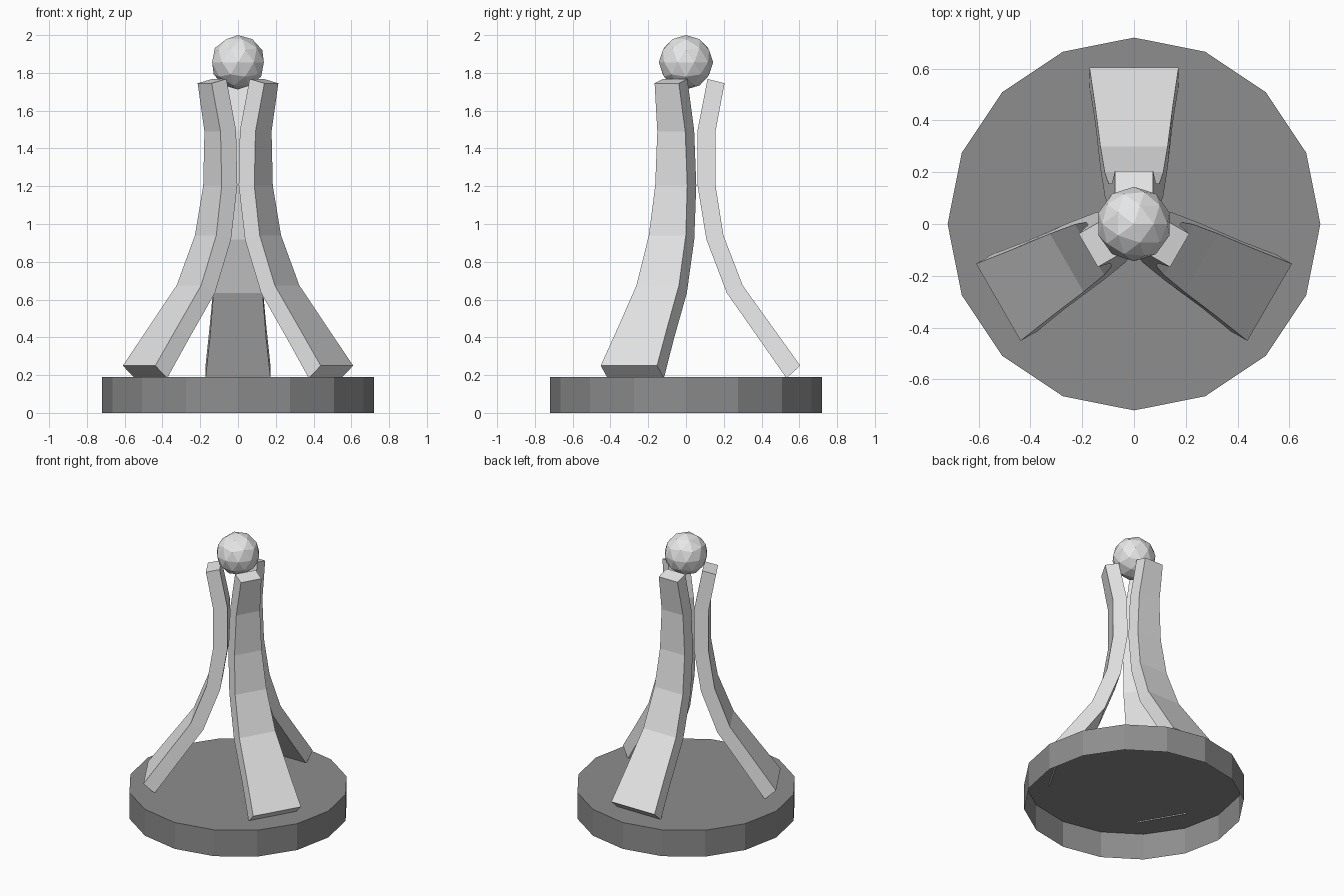
import bpy, bmesh, math
from mathutils import Matrix

if "Cube" in bpy.data.objects:
    bpy.data.objects.remove(bpy.data.objects["Cube"])


def material(name, grey):
    m = bpy.data.materials.new(name)
    m.diffuse_color = (grey, grey, grey, 1)
    m.use_nodes = True
    m.node_tree.nodes["Principled BSDF"].inputs["Base Color"].default_value = m.diffuse_color
    return m


def make_object(name, bm, mat):
    mesh = bpy.data.meshes.new(name)
    bm.to_mesh(mesh)
    bm.free()
    mesh.materials.append(mat)
    ob = bpy.data.objects.new(name, mesh)
    bpy.context.collection.objects.link(ob)
    return ob


light_grey = material("light grey", 0.8)
dark_grey = material("dark grey", 0.27)

# base: 16-sided drum, hollow and open underneath
bm = bmesh.new()
R, H = 0.72, 0.19
ring = [(R * math.cos(math.tau * i / 16), R * math.sin(math.tau * i / 16)) for i in range(16)]
low = [bm.verts.new((x, y, 0)) for x, y in ring]
top = [bm.verts.new((x, y, H)) for x, y in ring]
for i in range(16):
    j = (i + 1) % 16
    bm.faces.new((low[i], low[j], top[j], top[i]))
bm.faces.new(top)
make_object("base", bm, dark_grey)

# leg profile: (distance from axis, height) of outer and inner edges, foot to tip
OUTER = [(.605, .25), (.452, .463), (.30, .675), (.198, .94), (.156, 1.204), (.156, 1.49), (.204, 1.745)]
INNER = [(.532, .184), (.388, .39), (.216, .635), (.108, .918), (.061, 1.205), (.061, 1.495), (.114, 1.768)]


def leg(name, angle):
    bm = bmesh.new()
    rings = []
    for i, ((ro, zo), (ri, zi)) in enumerate(zip(OUTER, INNER)):
        w = 0.172 * 0.869 ** i          # half width tapers upward
        rings.append([bm.verts.new(p) for p in
                      ((-w, ro, zo), (w, ro, zo), (w, ri, zi), (-w, ri, zi))])
    for a, b in zip(rings, rings[1:]):
        for k in range(4):
            n = (k + 1) % 4
            bm.faces.new((a[k], a[n], b[n], b[k]))
    bm.faces.new(rings[0])
    bm.faces.new(rings[-1])
    bmesh.ops.recalc_face_normals(bm, faces=bm.faces)
    bm.transform(Matrix.Rotation(angle, 4, 'Z'))
    make_object(name, bm, light_grey)


# three curved legs spaced evenly
for name, k in (("back_leg", 0), ("left_leg", 1), ("right_leg", 2)):
    leg(name, math.tau * k / 3)

# faceted ball resting on the leg tips
bm = bmesh.new()
bmesh.ops.create_icosphere(bm, subdivisions=2, radius=0.144,
                           matrix=Matrix.Translation((0, 0, 1.856)))
make_object("ball", bm, light_grey)
